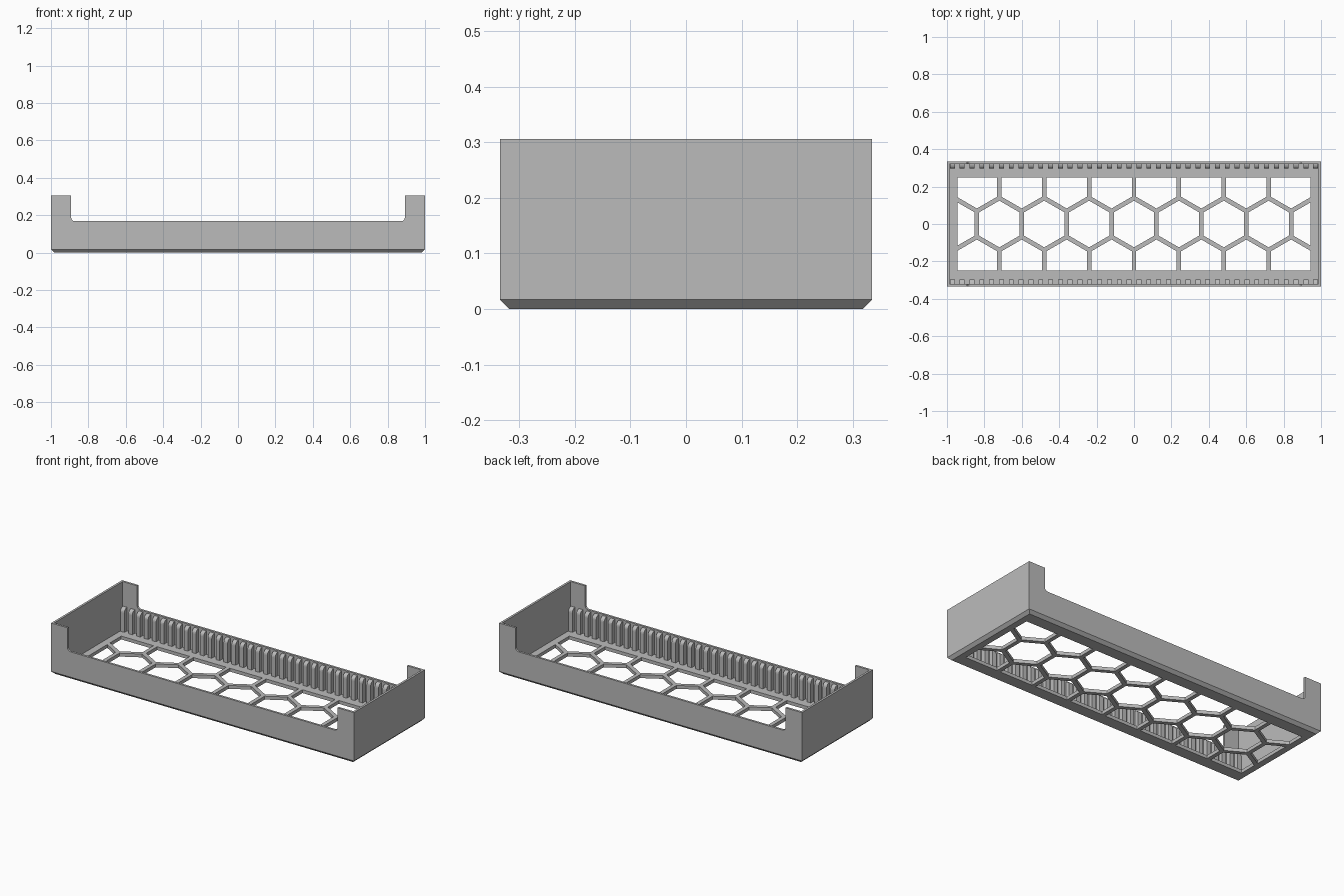
import bpy, bmesh, math
from mathutils import Vector

if "Cube" in bpy.data.objects:
    bpy.data.objects.remove(bpy.data.objects["Cube"])

HX, HY, TOP = 1.0, 0.335, 0.306          # half length, half width, full height
WALL, FLOOR, CHAMFER = 0.013, 0.02, 0.017
LOW, TAB, FILLET = 0.168, 0.892, 0.02    # low wall height, start of corner tabs
PITCH, RIB = 0.24, 0.024                 # hexagon spacing and rib width
OPEN_X, OPEN_Y = 0.945, 0.248            # extent of the floor opening

grey = bpy.data.materials.new("light grey")
grey.diffuse_color = (0.5, 0.5, 0.5, 1)
grey.use_nodes = True
grey.node_tree.nodes["Principled BSDF"].inputs["Base Color"].default_value = grey.diffuse_color


def make(name, bm):
    bmesh.ops.recalc_face_normals(bm, faces=bm.faces)
    mesh = bpy.data.meshes.new(name)
    bm.to_mesh(mesh)
    bm.free()
    mesh.materials.append(grey)
    ob = bpy.data.objects.new(name, mesh)
    bpy.context.collection.objects.link(ob)
    return ob


def prism(bm, outline, direction):
    """Closed solid from a planar outline of 3D points."""
    face = bm.faces.new([bm.verts.new(p) for p in outline])
    copy = bmesh.ops.extrude_face_region(bm, geom=[face], use_keep_orig=True)
    moved = [v for v in copy["geom"] if isinstance(v, bmesh.types.BMVert)]
    bmesh.ops.translate(bm, verts=moved, vec=direction)


def rect(x, y, z):
    return [(-x, -y, z), (x, -y, z), (x, y, z), (-x, y, z)]


def cut(ob, cutter):
    mod = ob.modifiers.new("cut", "BOOLEAN")
    mod.operation, mod.solver, mod.object = "DIFFERENCE", "EXACT", cutter
    bpy.context.view_layer.objects.active = ob
    bpy.ops.object.modifier_apply(modifier=mod.name)
    bpy.data.objects.remove(cutter)


def clip(poly, axis, sign, limit):
    """Keep the part of a 2D polygon where sign * coordinate <= limit."""
    out = []
    for a, b in zip(poly, poly[1:] + poly[:1]):
        da, db = sign * a[axis] - limit, sign * b[axis] - limit
        if da <= 0:
            out.append(a)
        if da * db < 0:
            out.append(a.lerp(b, da / (da - db)))
    return out


# Tray body with a chamfered underside
bm = bmesh.new()
rings = [[bm.verts.new(p) for p in rect(*r)] for r in (
    (HX - CHAMFER, HY - CHAMFER, 0), (HX, HY, CHAMFER), (HX, HY, TOP))]
bm.faces.new(rings[0])
bm.faces.new(rings[2])
for a, b in zip(rings, rings[1:]):
    for i in range(4):
        j = (i + 1) % 4
        bm.faces.new((a[i], a[j], b[j], b[i]))
tray = make("tray", bm)

# Hollow interior
bm = bmesh.new()
prism(bm, rect(HX - WALL, HY - WALL, FLOOR), (0, 0, 1))
cut(tray, make("cavity_cutter", bm))

# Lowered long walls, leaving corner tabs with filleted feet
bm = bmesh.new()
arc = [(TAB - FILLET + FILLET * math.sin(t), LOW + FILLET - FILLET * math.cos(t))
       for t in (i * math.pi / 12 for i in range(7))]
half = arc + [(TAB, 0.5)]
outline = half + [(-x, z) for x, z in reversed(half)]
prism(bm, [(x, -0.5, z) for x, z in outline], (0, 1, 0))
cut(tray, make("notch_cutter", bm))

# Honeycomb floor openings, clipped to a rectangle
bm = bmesh.new()
radius = (PITCH - RIB) / math.sqrt(3)
for row in (-1, 0, 1):
    cy = row * PITCH * math.sqrt(3) / 2
    for i in range(-4, 5 if row == 0 else 4):
        cx = (i + (0.5 if row else 0)) * PITCH
        poly = [Vector((cx + radius * math.sin(k * math.pi / 3),
                        cy + radius * math.cos(k * math.pi / 3))) for k in range(6)]
        for axis, limit in ((0, OPEN_X), (1, OPEN_Y)):
            for sign in (-1, 1):
                poly = clip(poly, axis, sign, limit)
        prism(bm, [(p.x, p.y, -0.1) for p in poly], (0, 0, 0.2))
cut(tray, make("honeycomb_cutter", bm))

# Rows of upright dividers with rounded inner tops along both long walls
COUNT, STEP, WIDTH = 38, 0.0525, 0.026
BACK, FRONT, PEAK, ROUND = HY - WALL + 0.003, 0.296, 0.16, 0.024
profile = [(BACK, FLOOR - 0.002), (BACK, PEAK)]
profile += [(FRONT + ROUND - ROUND * math.sin(t), PEAK - ROUND + ROUND * math.cos(t))
            for t in (i * math.pi / 10 for i in range(6))]
profile += [(FRONT, FLOOR - 0.002)]
for name, side in (("front_dividers", -1), ("back_dividers", 1)):
    bm = bmesh.new()
    for i in range(COUNT):
        x = (i - (COUNT - 1) / 2) * STEP - WIDTH / 2
        prism(bm, [(x, side * y, z) for y, z in profile], (WIDTH, 0, 0))
    make(name, bm)
